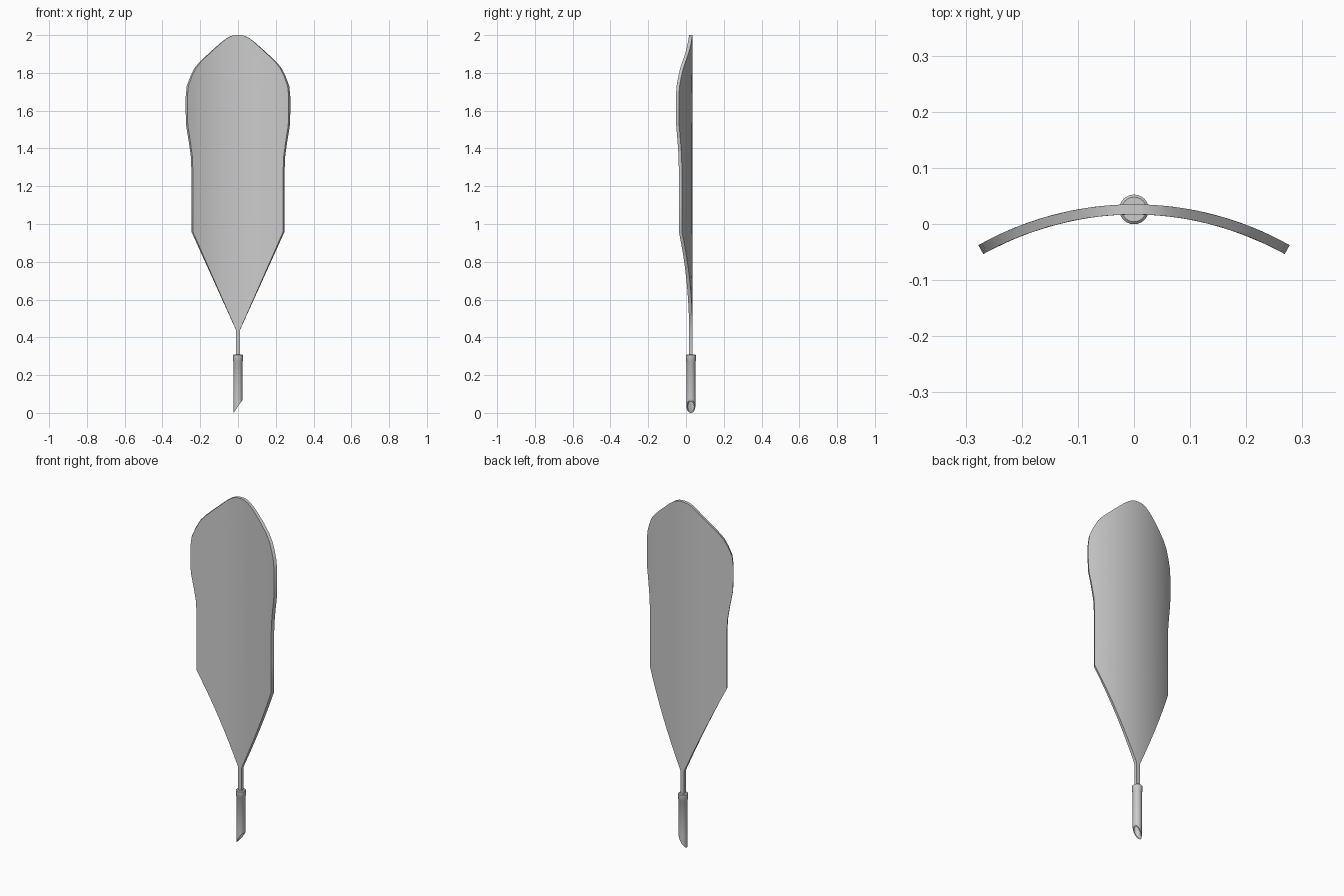
import bpy, bmesh, math

if "Cube" in bpy.data.objects:
    bpy.data.objects.remove(bpy.data.objects["Cube"])

YC = 0.026          # depth of the centre line
R = 0.556           # bend radius of the vane
T = 0.009           # half thickness


def finish(bm, name, angle):
    bmesh.ops.recalc_face_normals(bm, faces=bm.faces)
    me = bpy.data.meshes.new(name)
    bm.to_mesh(me)
    bm.free()
    ob = bpy.data.objects.new(name, me)
    bpy.context.collection.objects.link(ob)
    bpy.ops.object.select_all(action='DESELECT')
    ob.select_set(True)
    bpy.context.view_layer.objects.active = ob
    bpy.ops.object.shade_smooth_by_angle(angle=math.radians(angle))
    return ob


# Feather vane and thin stem: one curved plate following a width profile (z, half width)
profile = [(0.30, 0.011), (0.44, 0.011)]
profile += [(0.44 + 0.52 * i / 8, 0.011 + 0.232 * i / 8) for i in range(1, 9)]
profile += [(1.13, 0.243), (1.29, 0.243), (1.36, 0.246), (1.44, 0.257), (1.52, 0.270),
            (1.60, 0.273), (1.67, 0.273), (1.73, 0.267), (1.78, 0.249), (1.825, 0.227),
            (1.86, 0.198), (1.90, 0.156), (1.94, 0.112), (1.965, 0.084), (1.985, 0.057),
            (1.996, 0.034), (2.0, 0.015)]
COLS = 16
bm = bmesh.new()
sheets = []
for off in (T, -T):
    rows = []
    for z, w in profile:
        row = []
        for i in range(COLS + 1):
            a = math.asin(w / R) * (2 * i / COLS - 1)
            r = R + off
            row.append(bm.verts.new((r * math.sin(a), YC - R + r * math.cos(a), z)))
        rows.append(row)
    for p, q in zip(rows, rows[1:]):
        for i in range(COLS):
            bm.faces.new((p[i], p[i + 1], q[i + 1], q[i]))
    sheets.append(rows)
back, front = sheets
# Rim joining the two sides
n = len(profile)
rim = ([(0, i) for i in range(COLS)] + [(j, COLS) for j in range(n - 1)]
       + [(n - 1, i) for i in range(COLS, 0, -1)] + [(j, 0) for j in range(n - 1, 0, -1)])
for (a, b), (c, d) in zip(rim, rim[1:] + rim[:1]):
    bm.faces.new((back[a][b], back[c][d], front[c][d], front[a][b]))
finish(bm, "feather_vane", 35)

# Quill barrel: collar on top, slanted hollow cut at the tip
SEG = 24
bm = bmesh.new()


def ring(r, zf):
    vs = []
    for i in range(SEG):
        a = 2 * math.pi * i / SEG
        x, y = r * math.cos(a), r * math.sin(a)
        vs.append(bm.verts.new((x, YC + y, zf(x))))
    return vs


def level(z):
    return lambda x: z


def slant(x):
    return max(0.0, 0.034 + x * 1.45)


rings = [ring(0.022, level(0.31)), ring(0.0265, level(0.306)), ring(0.0265, level(0.276)),
         ring(0.0240, level(0.272)), ring(0.0240, level(0.075)), ring(0.0235, slant),
         ring(0.018, slant), ring(0.017, level(0.11))]
for p, q in zip(rings, rings[1:]):
    for i in range(SEG):
        k = (i + 1) % SEG
        bm.faces.new((p[i], p[k], q[k], q[i]))
bm.faces.new(rings[0])
bm.faces.new(rings[-1])
finish(bm, "quill_barrel", 35)
